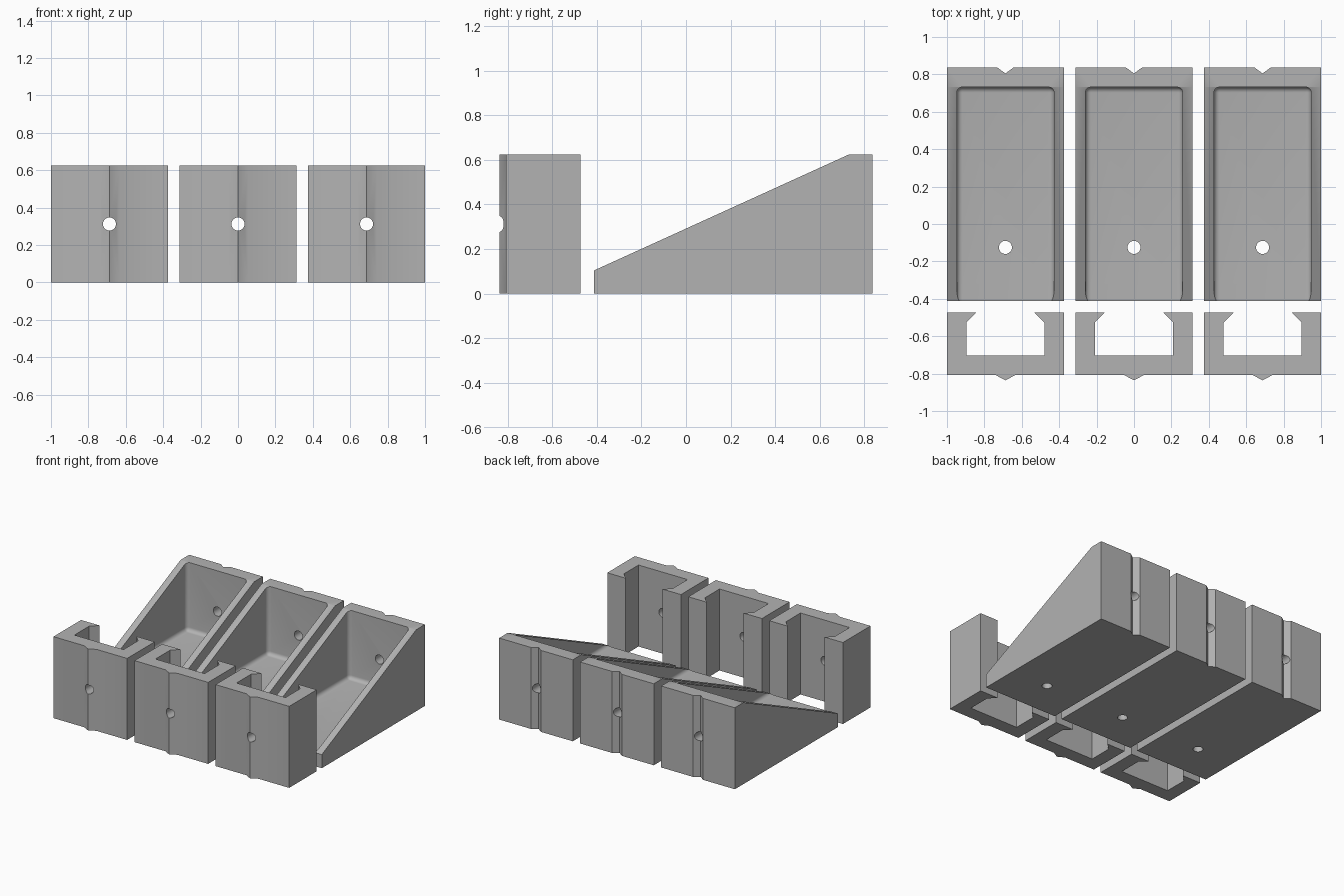
import bpy, bmesh, math
from mathutils import Matrix, Vector

if "Cube" in bpy.data.objects:
    bpy.data.objects.remove(bpy.data.objects["Cube"])

W = 0.3125          # half width of every part
H = 0.625           # height
HOLE_R = 0.035
FRONT, BACK = -0.413, 0.836    # scoop depth range
FLOOR = 0.10

grey = bpy.data.materials.new("plain grey")
grey.diffuse_color = (0.45, 0.45, 0.45, 1)
grey.use_nodes = True
grey.node_tree.nodes["Principled BSDF"].inputs["Base Color"].default_value = grey.diffuse_color


def to_object(name, bm):
    bmesh.ops.recalc_face_normals(bm, faces=bm.faces)
    mesh = bpy.data.meshes.new(name)
    bm.to_mesh(mesh)
    bm.free()
    mesh.materials.append(grey)
    ob = bpy.data.objects.new(name, mesh)
    bpy.context.collection.objects.link(ob)
    return ob


def prism(name, points, direction):
    """Extrude a closed 3D outline along a direction."""
    bm = bmesh.new()
    face = bm.faces.new([bm.verts.new(p) for p in points])
    new = bmesh.ops.extrude_face_region(bm, geom=[face])["geom"]
    bmesh.ops.translate(bm, vec=Vector(direction),
                        verts=[v for v in new if isinstance(v, bmesh.types.BMVert)])
    return to_object(name, bm)


def drill(center, axis, length):
    bm = bmesh.new()
    bmesh.ops.create_cone(bm, cap_ends=True, segments=32, radius1=HOLE_R,
                          radius2=HOLE_R, depth=length)
    turn = Matrix.Rotation(math.pi / 2, 4, 'X') if axis == 'Y' else Matrix()
    bmesh.ops.transform(bm, matrix=Matrix.Translation(center) @ turn, verts=bm.verts)
    return to_object("drill_cutter", bm)


def cavity():
    """Box with rounded corners that hollows the scoop and opens its front."""
    lo, hi = Vector((-0.26, -0.8, FLOOR)), Vector((0.26, BACK - 0.104, 1.0))
    bm = bmesh.new()
    bmesh.ops.create_cube(bm, size=1)
    for v in bm.verts:
        v.co = (lo + hi) / 2 + Vector([c * s for c, s in zip(v.co, hi - lo)])
    # round the floor edges and the two upright back corners
    edges = [e for e in bm.edges
             if all(v.co.z < 0.5 for v in e.verts) and any(v.co.y > 0 for v in e.verts)
             or all(v.co.y > 0 for v in e.verts) and e.verts[0].co.z != e.verts[1].co.z]
    bmesh.ops.bevel(bm, geom=edges, offset=0.03, segments=6, profile=0.5, affect='EDGES')
    return to_object("cavity_cutter", bm)


def cut(ob, cutters):
    for c in cutters:
        c.hide_render = True
        mod = ob.modifiers.new("cut", 'BOOLEAN')
        mod.operation, mod.solver, mod.object = 'DIFFERENCE', 'EXACT', c
    bpy.ops.object.select_all(action='DESELECT')
    bpy.context.view_layer.objects.active = ob
    ob.select_set(True)
    for m in list(ob.modifiers):
        bpy.ops.object.modifier_apply(modifier=m.name)
    for c in cutters:
        bpy.data.objects.remove(c)
    bpy.ops.object.shade_smooth_by_angle(angle=math.radians(30))


# Sloped scoop: wedge side profile, hollowed, grooved at the back and drilled
side = [(FRONT, 0), (BACK, 0), (BACK, H), (BACK - 0.104, H), (FRONT, 0.104)]
scoop = prism("sloped_scoop", [(-W, y, z) for y, z in side], (2 * W, 0, 0))
groove = prism("groove_cutter", [(-0.056, BACK + 0.01, -0.1), (0, BACK - 0.031, -0.1),
                                 (0.056, BACK + 0.01, -0.1)], (0, 0, 1))
cut(scoop, [cavity(), groove, drill((0, BACK - 0.05, H / 2), 'Y', 0.3),
            drill((0, -0.125, 0.05), 'Z', 0.3)])

# Clip holder: C-shaped plan with hooked lips and a V ridge on the front
half = [(0.052, -0.808), (W, -0.808), (W, -0.474), (0.156, -0.474),
        (0.208, -0.526), (0.208, -0.703)]
plan = [(0, -0.836)] + half + [(-x, y) for x, y in reversed(half)]
holder = prism("clip_holder", [(x, y, 0) for x, y in plan], (0, 0, H))
cut(holder, [drill((0, -0.77, H / 2), 'Y', 0.3)])

# Repeat both parts in three columns
for ob in (scoop, holder):
    for label, x in (("left", -0.6875), ("right", 0.6875)):
        twin = ob.copy()
        twin.data = ob.data.copy()
        twin.name = label + "_" + ob.name
        twin.location.x = x
        bpy.context.collection.objects.link(twin)
